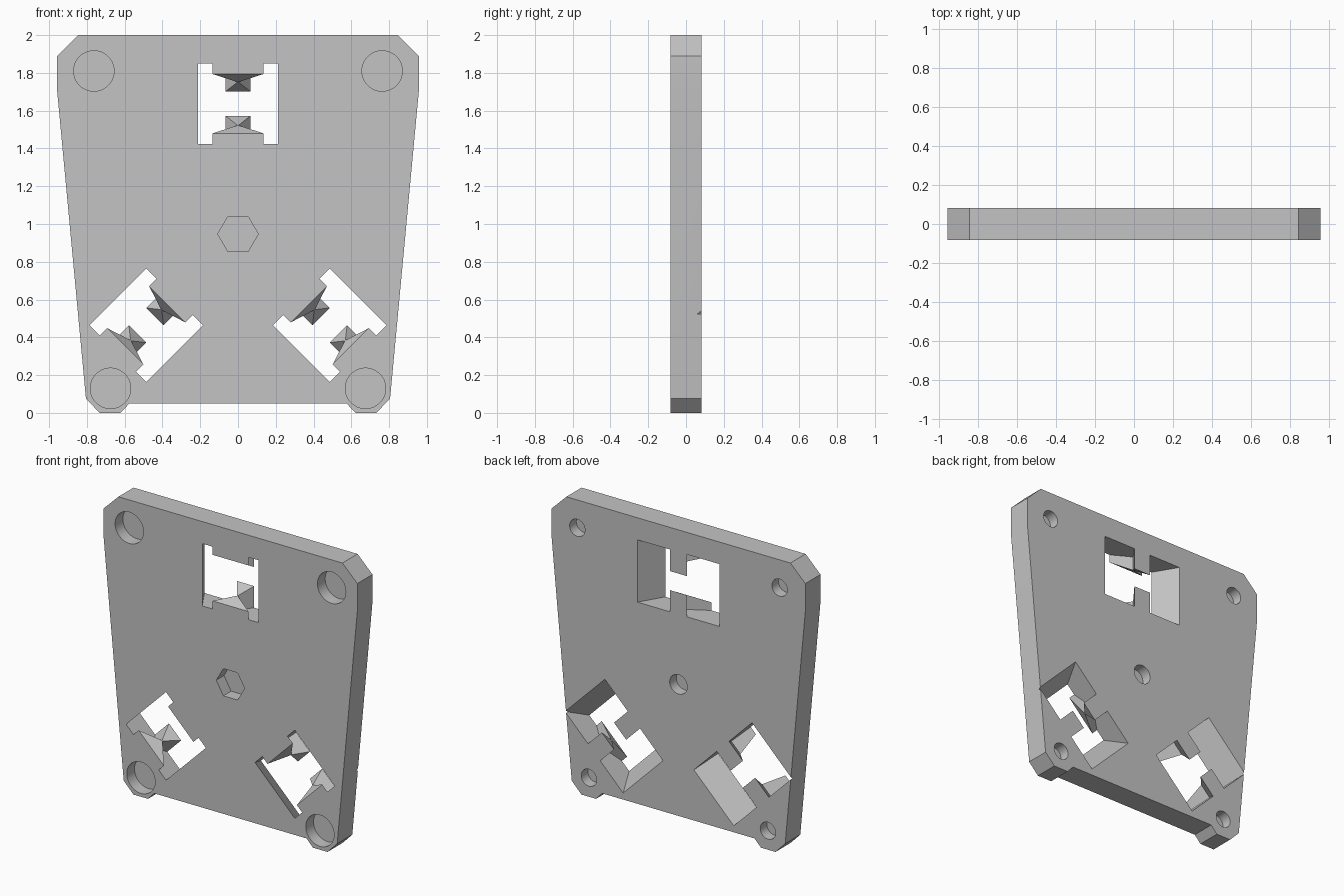
import bpy, math
from mathutils import Matrix, Vector

cube = bpy.data.objects.get("Cube")
if cube:
    bpy.data.objects.remove(cube, do_unlink=True)

H = 0.0815          # half thickness
E = 0.02            # cutter overshoot

grey = bpy.data.materials.new("plain grey")
grey.use_nodes = True
grey.diffuse_color = (0.55, 0.55, 0.55, 1)
grey.node_tree.nodes["Principled BSDF"].inputs["Base Color"].default_value = (0.55, 0.55, 0.55, 1)


def prism(name, start, end):
    """Solid between two matching loops of points."""
    n = len(start)
    faces = [list(range(n)), list(range(n, 2 * n))]
    faces += [[i, (i + 1) % n, n + (i + 1) % n, n + i] for i in range(n)]
    mesh = bpy.data.meshes.new(name)
    mesh.from_pydata([Vector(p) for p in list(start) + list(end)], [], faces)
    ob = bpy.data.objects.new(name, mesh)
    bpy.context.collection.objects.link(ob)
    bpy.context.view_layer.objects.active = ob
    ob.select_set(True)
    bpy.ops.object.mode_set(mode='EDIT')
    bpy.ops.mesh.select_all(action='SELECT')
    bpy.ops.mesh.normals_make_consistent(inside=False)
    bpy.ops.object.mode_set(mode='OBJECT')
    ob.select_set(False)
    return ob


def cut(target, cutter):
    """Subtract the cutter and remove it."""
    cutter.hide_render = True
    mod = target.modifiers.new("cut", 'BOOLEAN')
    mod.operation, mod.solver, mod.object = 'DIFFERENCE', 'EXACT', cutter
    bpy.context.view_layer.objects.active = target
    bpy.ops.object.modifier_apply(modifier=mod.name)
    bpy.data.objects.remove(cutter, do_unlink=True)


def bore(x, z, r, sides, y0, y1):
    """Round or hexagonal hole along y."""
    ring = [(x + r * math.cos(i * math.tau / sides), z + r * math.sin(i * math.tau / sides))
            for i in range(sides)]
    return prism("bore", [(a, y0, b) for a, b in ring], [(a, y1, b) for a, b in ring])


# Plate outline with chamfered corners and two feet
side = [(0.575, 0.05), (0.622, 0), (0.732, 0), (0.805, 0.075),
        (0.957, 1.70), (0.957, 1.89), (0.845, 2)]
outline = side + [(-x, z) for x, z in reversed(side)]
plate = prism("mounting_plate", [(x, -H, z) for x, z in outline], [(x, H, z) for x, z in outline])
plate.data.materials.append(grey)

# Corner counterbores and central hexagon pocket, each with a small rear hole
holes = [(sx * x, z, 48, 0.058) for sx in (-1, 1) for x, z in ((0.763, 1.81), (0.675, 0.13))]
holes.append((0, 0.947, 6, 0.066))
for x, z, sides, rear in holes:
    cut(plate, bore(x, z, 0.107, sides, -H - E, 0.002))
    cut(plate, bore(x, z, rear, 48, 0.01, H + E))

# Flared clip slots with opposed tabs
slot = 0.2125       # half size of the square opening
flare = 0.31        # half width at the rear
waist_y = -H + 0.46 * 2 * H
pocket = [(0.135, -H - E), (slot, -H - E), (slot, -H), (flare, H), (flare, H + E),
          (0.065, H + E), (0.065, H), (0.002, waist_y), (0.135, -H)]
gap = [(-H - E, 0.157), (-H, 0.157), (H, 0.065), (H + E, 0.065)]
gap += [(y, -z) for y, z in reversed(gap)]
for x, z, angle in ((0, 1.637, 0), (0.486, 0.464, -45), (-0.486, 0.464, 45)):
    place = Matrix.Translation((x, 0, z)) @ Matrix.Rotation(math.radians(angle), 4, 'Y')
    for s in (-1, 1):
        cut(plate, prism("pocket",
                         [place @ Vector((s * a, y, -slot)) for a, y in pocket],
                         [place @ Vector((s * a, y, slot)) for a, y in pocket]))
    cut(plate, prism("gap",
                     [place @ Vector((-0.15, y, b)) for y, b in gap],
                     [place @ Vector((0.15, y, b)) for y, b in gap]))

# Smooth bores, crisp edges
bpy.ops.object.select_all(action='DESELECT')
plate.select_set(True)
bpy.context.view_layer.objects.active = plate
bpy.ops.object.shade_smooth_by_angle(angle=math.radians(20))
